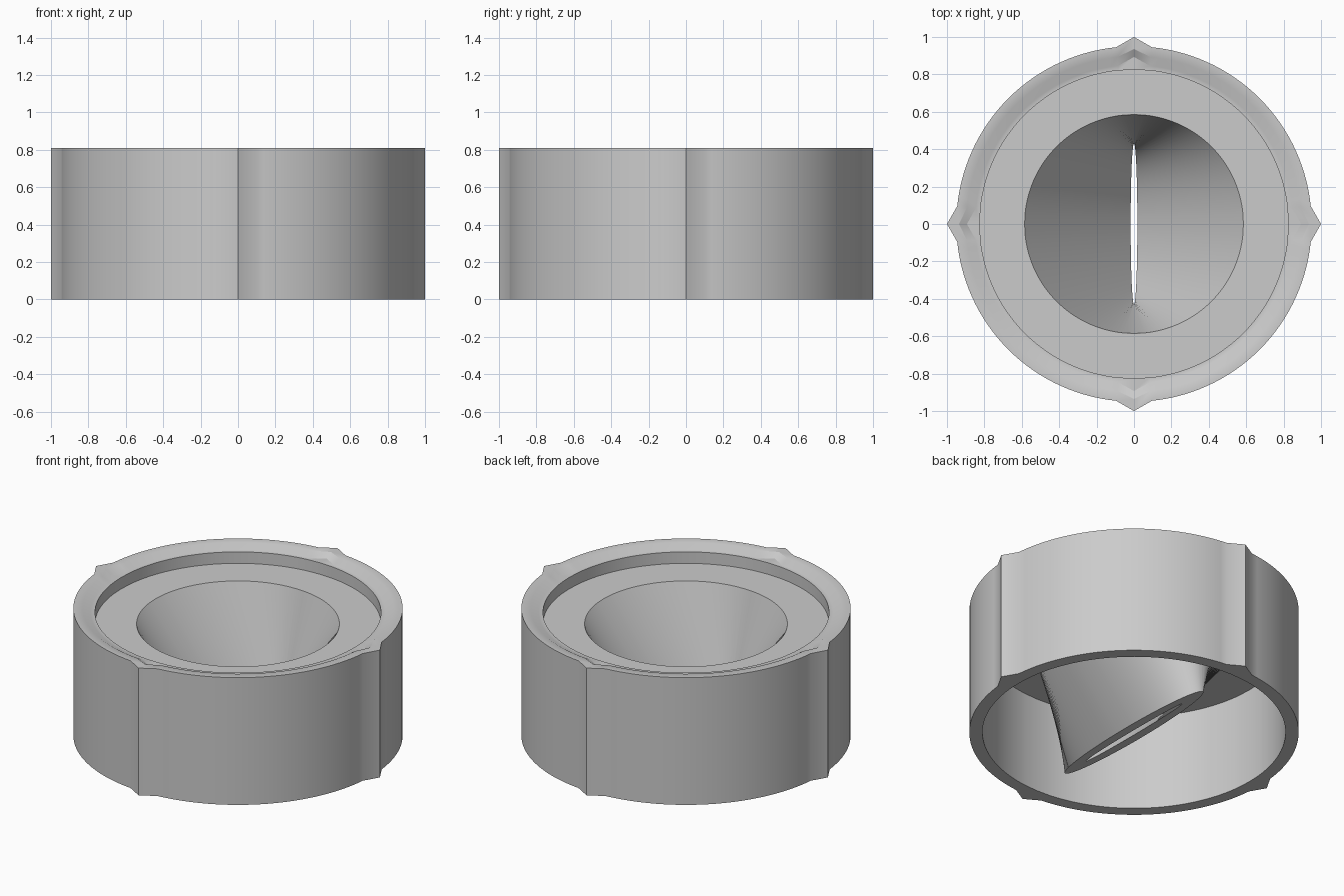
import bpy
import bmesh
import math

cube = bpy.data.objects.get("Cube")
if cube:
    bpy.data.objects.remove(cube, do_unlink=True)

HEIGHT, LEDGE, FLOOR, CEILING = 0.81, 0.783, 0.71, 0.61
ARC_STEPS = 30
SHOULDER = math.radians(5.75)   # half angle covered by each pointed rib

grey = bpy.data.materials.new("light_grey")
grey.use_nodes = True
grey.diffuse_color = (0.6, 0.6, 0.6, 1)
grey.node_tree.nodes["Principled BSDF"].inputs["Base Color"].default_value = (0.6, 0.6, 0.6, 1)


def loop(z, rx, ry=None, tip=None):
    """Ring of points; tip pushes out a pointed rib on each axis."""
    ry = rx if ry is None else ry
    points = []
    for quarter in range(4):
        start = quarter * math.pi / 2
        scale = tip / rx if tip else 1
        points.append((rx * scale * math.cos(start), ry * scale * math.sin(start), z))
        for i in range(ARC_STEPS + 1):
            a = start + SHOULDER + (math.pi / 2 - 2 * SHOULDER) * i / ARC_STEPS
            points.append((rx * math.cos(a), ry * math.sin(a), z))
    return points


def loft(name, loops):
    """Skin consecutive rings with quads."""
    bm = bmesh.new()
    rings = [[bm.verts.new(p) for p in ring] for ring in loops]
    for low, high in zip(rings, rings[1:]):
        count = len(low)
        for i in range(count):
            j = (i + 1) % count
            bm.faces.new((low[i], low[j], high[j], high[i]))
    mesh = bpy.data.meshes.new(name)
    bm.to_mesh(mesh)
    bm.free()
    mesh.materials.append(grey)
    obj = bpy.data.objects.new(name, mesh)
    bpy.context.collection.objects.link(obj)
    bpy.ops.object.select_all(action="DESELECT")
    obj.select_set(True)
    bpy.context.view_layer.objects.active = obj
    bpy.ops.object.shade_smooth_by_angle(angle=math.radians(30))
    return obj


# Ribbed outer ring with bevelled rim, stepped ledge and recessed shelf
loft("housing", [
    loop(CEILING, 0.60),
    loop(CEILING, 0.874),
    loop(0, 0.874),
    loop(0, 0.95, tip=1.0),
    loop(HEIGHT, 0.95, tip=1.0),
    loop(HEIGHT, 0.897, tip=0.935),
    loop(LEDGE, 0.85, tip=0.893),
    loop(LEDGE, 0.825),
    loop(FLOOR, 0.825),
    loop(FLOOR, 0.585),
])

# Funnel narrowing from a round mouth to a thin slot
loft("funnel", [
    loop(FLOOR, 0.585),
    loop(0, 0.018, 0.43),
    loop(0, 0.07, 0.617),
    loop(CEILING, 0.60),
])
